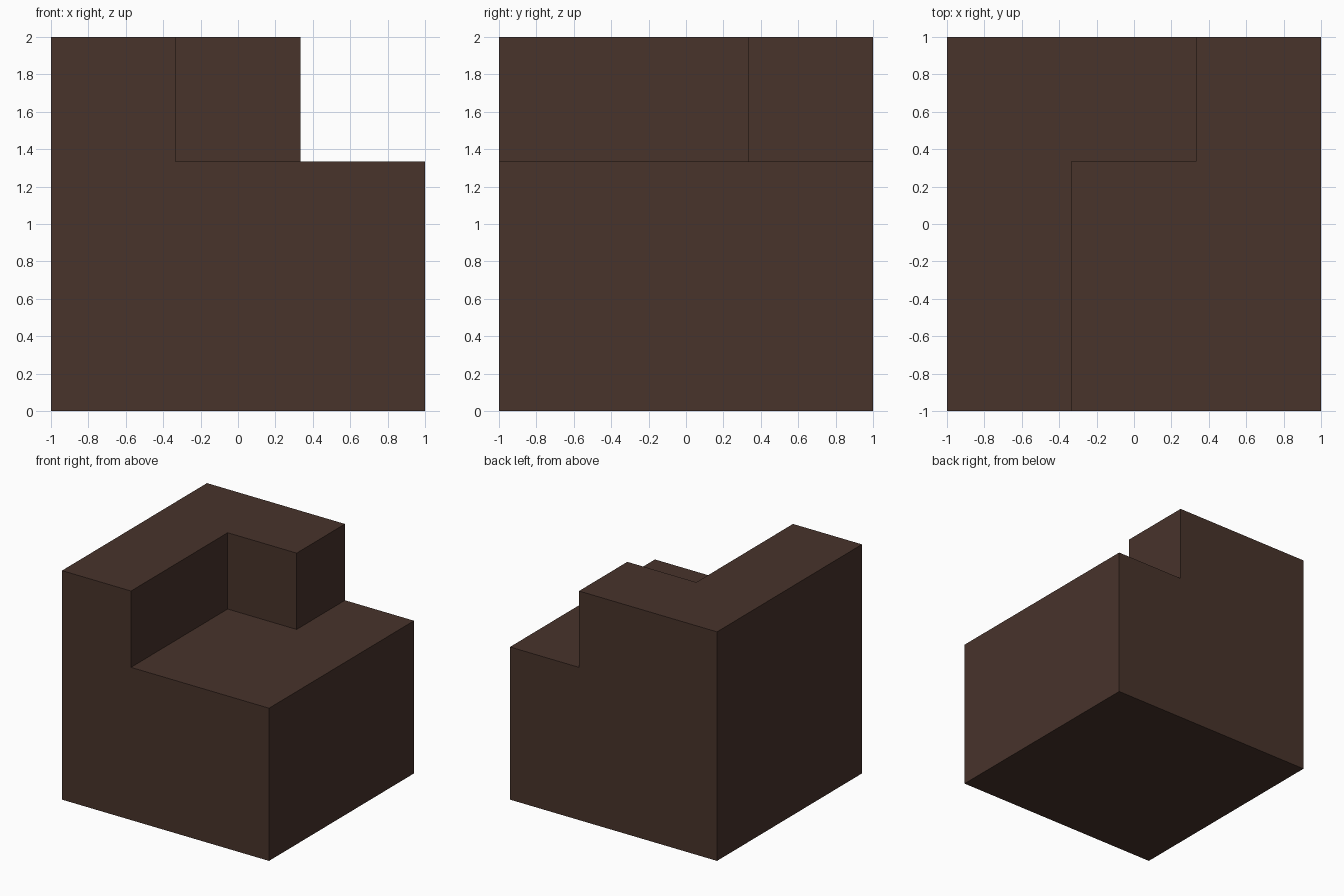
import bpy
import bmesh
import math
from mathutils import Matrix, Vector

old = bpy.data.objects.get("Cube")
if old:
    bpy.data.objects.remove(old, do_unlink=True)

THIRD = 1 / 3
SEAT = 4 / 3      # height of the lower step
TOP = 2.0

# Dark brown wood
wood = bpy.data.materials.new("dark_brown_wood")
wood.use_nodes = True
colour = (0.065, 0.033, 0.024, 1)
wood.diffuse_color = colour
wood.node_tree.nodes["Principled BSDF"].inputs["Base Color"].default_value = colour

# Lower block
bm = bmesh.new()
bmesh.ops.create_cube(bm, size=1, matrix=Matrix.Translation((0, 0, SEAT / 2))
                      @ Matrix.Diagonal((2, 2, SEAT, 1)))

# Score the lines of the L-shaped upper step
for point, normal in (((-THIRD, 0, 0), (1, 0, 0)),
                      ((THIRD, 0, 0), (1, 0, 0)),
                      ((0, THIRD, 0), (0, 1, 0))):
    bmesh.ops.bisect_plane(bm, geom=bm.verts[:] + bm.edges[:] + bm.faces[:],
                           plane_co=point, plane_no=normal)


def in_corner(face):
    c = face.calc_center_median()
    return face.normal.z > 0.9 and (c.x < -THIRD or (c.x < THIRD and c.y > THIRD))


# Raise the L-shaped step and merge the flat faces
bm.normal_update()
raised = [f for f in bm.faces if in_corner(f)]
result = bmesh.ops.extrude_face_region(bm, geom=raised)
moved = [v for v in result["geom"] if isinstance(v, bmesh.types.BMVert)]
bmesh.ops.translate(bm, verts=moved, vec=Vector((0, 0, TOP - SEAT)))
bmesh.ops.delete(bm, geom=[f for f in raised if f.is_valid], context="FACES")
bmesh.ops.recalc_face_normals(bm, faces=bm.faces[:])
bmesh.ops.dissolve_limit(bm, angle_limit=math.radians(1),
                         verts=bm.verts[:], edges=bm.edges[:])

mesh = bpy.data.meshes.new("corner_stair_block")
bm.to_mesh(mesh)
bm.free()
mesh.materials.append(wood)
stair = bpy.data.objects.new("corner_stair_block", mesh)
bpy.context.collection.objects.link(stair)
